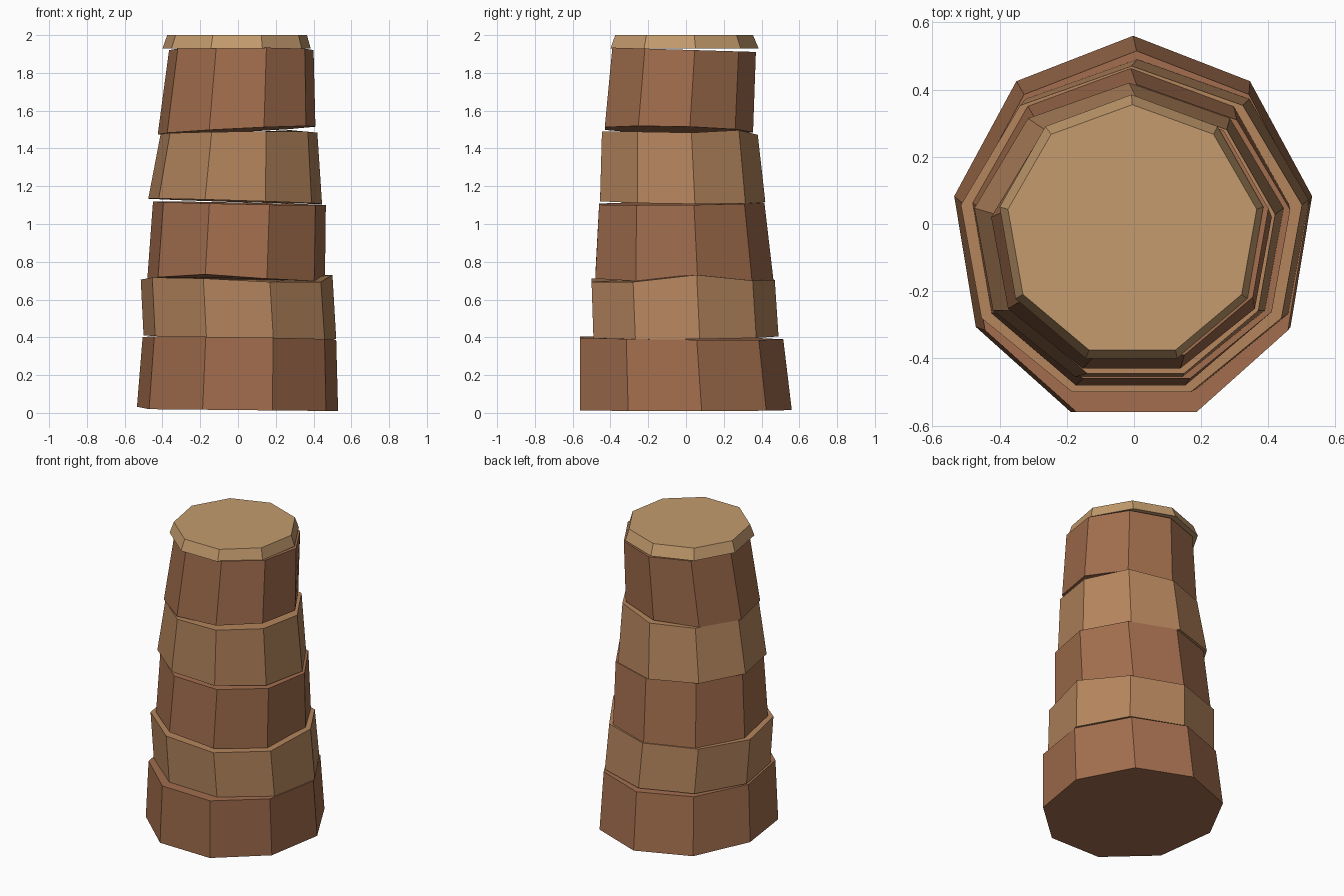
import bpy, bmesh, math

if "Cube" in bpy.data.objects:
    bpy.data.objects.remove(bpy.data.objects["Cube"])

SIDES = 9

def material(name, rgb):
    m = bpy.data.materials.new(name)
    m.diffuse_color = (*rgb, 1)
    m.use_nodes = True
    m.node_tree.nodes["Principled BSDF"].inputs["Base Color"].default_value = m.diffuse_color
    return m

bark_dark = material("bark_dark", (0.36, 0.155, 0.075))
bark_light = material("bark_light", (0.46, 0.235, 0.11))
cut_wood = material("cut_wood", (0.55, 0.33, 0.155))

def ring(bm, x0, x1, y0, y1, z, tilt_x, tilt_y):
    """Nine-sided ring fitted to x/y bounds, with its plane slightly tilted."""
    wide = math.cos(math.radians(10))
    low = -math.cos(math.radians(20))
    verts = []
    for i in range(SIDES):
        a = math.pi / 2 + 2 * math.pi * i / SIDES
        x = x0 + (math.cos(a) / wide + 1) / 2 * (x1 - x0)
        y = y0 + (math.sin(a) - low) / (1 - low) * (y1 - y0)
        verts.append(bm.verts.new((x, y, z + tilt_x * x + tilt_y * y)))
    return verts

def segment(name, mat, bottom, top, nudges=()):
    bm = bmesh.new()
    lo, hi = ring(bm, *bottom), ring(bm, *top)
    # nudges: (ring, corner, height change) for the rough hewn rims
    for r, i, dz in nudges:
        (lo, hi)[r][i].co.z += dz
    bm.faces.new(lo[::-1])
    bm.faces.new(hi)
    for i in range(SIDES):
        j = (i + 1) % SIDES
        bm.faces.new((lo[i], lo[j], hi[j], hi[i]))
    bmesh.ops.recalc_face_normals(bm, faces=bm.faces)
    me = bpy.data.meshes.new(name)
    bm.to_mesh(me)
    bm.free()
    me.materials.append(mat)
    ob = bpy.data.objects.new(name, me)
    bpy.context.collection.objects.link(ob)

# Stacked trunk segments, bottom to top
segment("trunk_base", bark_dark,
        (-.535, .53, -.56, .56, .015, -.01, 0),
        (-.505, .52, -.56, .515, .395, -.015, -.01), [(0, 2, .012)])
segment("trunk_second", bark_light,
        (-.50, .52, -.49, .49, .40, -.02, .01),
        (-.515, .50, -.50, .47, .70, -.01, .01), [(1, 7, .035), (1, 3, .015), (1, 4, .015)])
segment("trunk_third", bark_dark,
        (-.48, .46, -.48, .465, .70, -.025, -.03),
        (-.45, .465, -.46, .415, 1.11, -.02, .01), [(0, 4, .015)])
segment("trunk_fourth", bark_light,
        (-.475, .445, -.455, .42, 1.12, -.03, -.01),
        (-.41, .42, -.445, .38, 1.48, .01, -.02), [(1, 8, .02)])
segment("trunk_top", bark_dark,
        (-.425, .41, -.43, .355, 1.495, .05, -.025),
        (-.365, .40, -.39, .37, 1.922, 0, -.03))
# Pale cut top with bevelled rim
segment("cut_top", cut_wood,
        (-.40, .385, -.40, .385, 1.928, 0, 0),
        (-.375, .365, -.375, .355, 2.0, 0, 0))
